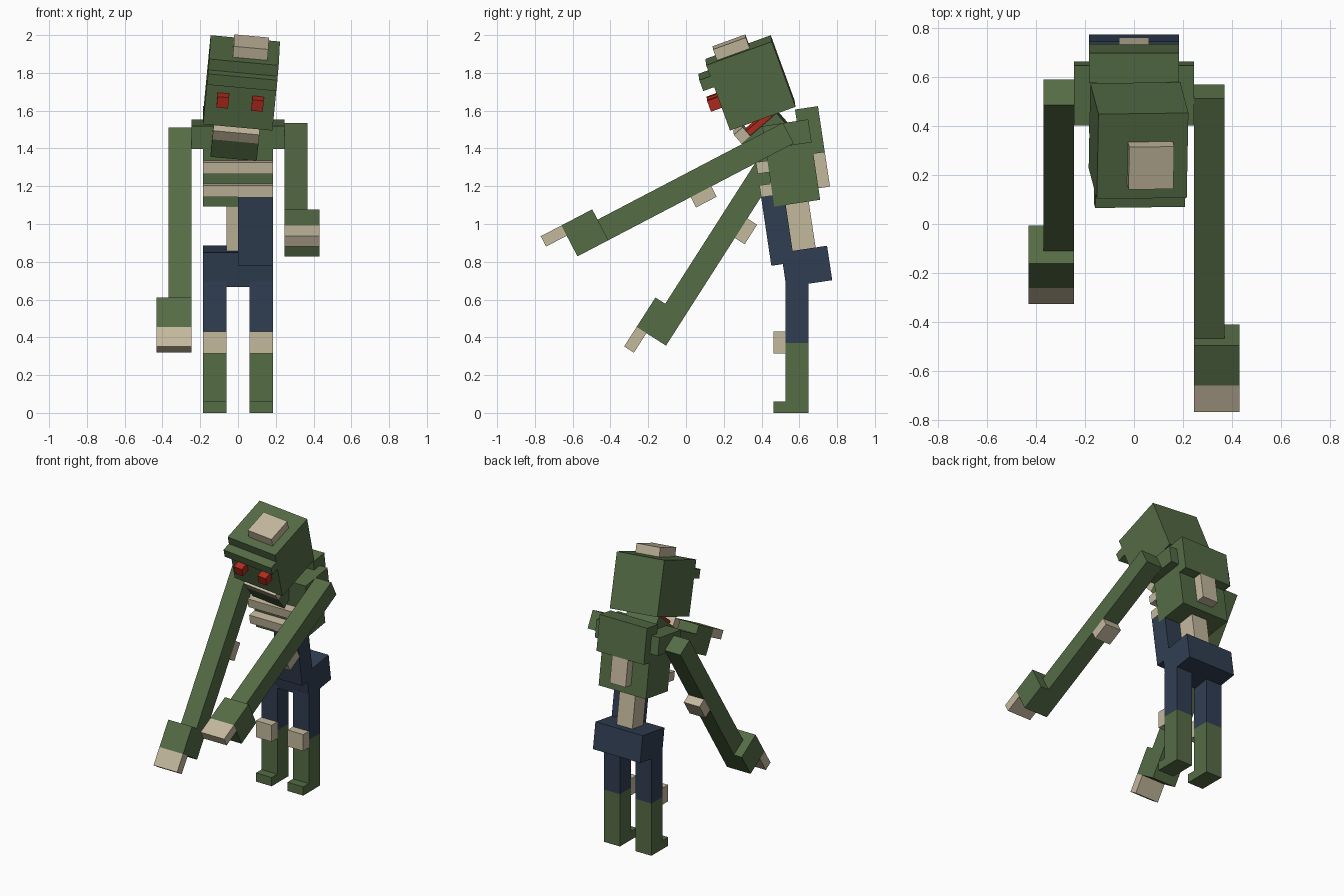
import bpy
import bmesh
from math import radians
from mathutils import Matrix, Vector

if "Cube" in bpy.data.objects:
    bpy.data.objects.remove(bpy.data.objects["Cube"])

U = 0.0615  # one block


def material(name, rgb):
    m = bpy.data.materials.new(name)
    m.use_nodes = True
    m.diffuse_color = (*rgb, 1)
    m.node_tree.nodes["Principled BSDF"].inputs["Base Color"].default_value = (*rgb, 1)
    return m


GREEN = material("rotten_green", (0.09, 0.15, 0.06))
BONE = material("bone", (0.55, 0.48, 0.34))
NAVY = material("navy_cloth", (0.03, 0.048, 0.085))
RED = material("red", (0.45, 0.025, 0.013))


def rot(axis, degrees):
    return Matrix.Rotation(radians(degrees), 4, axis)


def box(name, frame, x, y, z, mat):
    """Box spanning the x, y and z ranges, in blocks, inside a frame."""
    lo, hi = Vector((x[0], y[0], z[0])) * U, Vector((x[1], y[1], z[1])) * U
    bm = bmesh.new()
    bmesh.ops.create_cube(bm, size=1, matrix=Matrix.Translation((lo + hi) / 2)
                          @ Matrix.Diagonal((*(hi - lo), 1)))
    mesh = bpy.data.meshes.new(name)
    bm.to_mesh(mesh)
    bm.free()
    mesh.materials.append(mat)
    obj = bpy.data.objects.new(name, mesh)
    obj.matrix_world = frame
    bpy.context.collection.objects.link(obj)


def span(side, a, b):
    """Sideways range mirrored to the given side."""
    return sorted((side * a, side * b))


# Leaning trunk
lean = rot('X', 8.5)
trunk = Matrix.Translation((0, 0.557, 1.323)) @ lean
box("torso", trunk, (-3, 3), (-2, 2), (-3.5, 3.5), GREEN)
box("hump", trunk, (-3, 3), (1, 3), (0.5, 4.5), GREEN)
box("back_bone", trunk, (-1, 1), (2, 3), (-2.5, 0.5), BONE)
box("spine", trunk, (-1, 1), (-1, 1), (-7.5, -3.5), BONE)
box("pelvis", trunk, (-3, 3), (-2, 2), (-10.5, -7.5), NAVY)
box("shirt_flap", trunk, (0, 3), (-3, -1), (-8.5, -2.5), NAVY)
for name, z in (("lower_rib", -2.5), ("upper_rib", -0.5)):
    box(name, trunk, (-3, 3), (-3, -2), (z, z + 1), BONE)

# Tilted head
tilt = lean @ rot('Y', 5.3) @ rot('X', 11.5)
head = Matrix.Translation((0.0185, 0.341, 1.747)) @ tilt
box("head", head, (-3, 3), (-3, 3), (-3, 3), GREEN)
box("brow", head, (-3, 3), (-4, -3), (1, 2), GREEN)
box("bare_skull", head, (-1, 2), (-2, 1), (3, 4), BONE)
for side, label in ((1, "left"), (-1, "right")):
    box(label + "_eye", head, span(side, 1, 2), (-4, -3), (-1, 0), RED)

# Hanging jaw
jaw = Matrix.Translation((-0.01, 0.295, 1.48)) @ tilt @ rot('X', 21)
box("teeth", jaw, (-2, 2), (-0.5, 0.5), (-0.5, 0.5), BONE)
box("jaw", jaw, (-2, 2), (-0.5, 3.5), (-2.5, -0.5), GREEN)
box("tongue", jaw, (-1.5, 1.5), (0.5, 3), (-0.5, 0), RED)

# Arms and legs
ground = Matrix.Translation((0, 0.587, 0))
arms = ((1, "left", (0.57, 1.427), 27.6), (-1, "right", (0.59, 1.444), 57.4))
for side, label, pivot, angle in arms:
    box(label + "_shoulder", trunk, span(side, 3, 4), (-2, 2), (1.5, 3.5), GREEN)
    arm = Matrix.Translation((0, *pivot)) @ rot('X', angle)
    wide = span(side, 4, 7)
    narrow = span(side, 4, 6)
    box(label + "_arm", arm, narrow, (-18, 0), (0, 2), GREEN)
    box(label + "_elbow", arm, narrow, (-10, -8), (-1, 0), BONE)
    box(label + "_hand", arm, wide, (-21, -18), (0, 3), GREEN)
    box(label + "_fingers", arm, wide, (-23, -21), (2, 3), BONE)

    leg = span(side, 1, 3)
    box(label + "_shin", ground, leg, (-1, 1), (0, 6), GREEN)
    box(label + "_thigh", ground, leg, (-1, 1), (6, 11.3), NAVY)
    box(label + "_foot", ground, leg, (-2, -1), (0, 1), GREEN)
    box(label + "_knee", ground, leg, (-2, -1), (5.1, 7), BONE)
